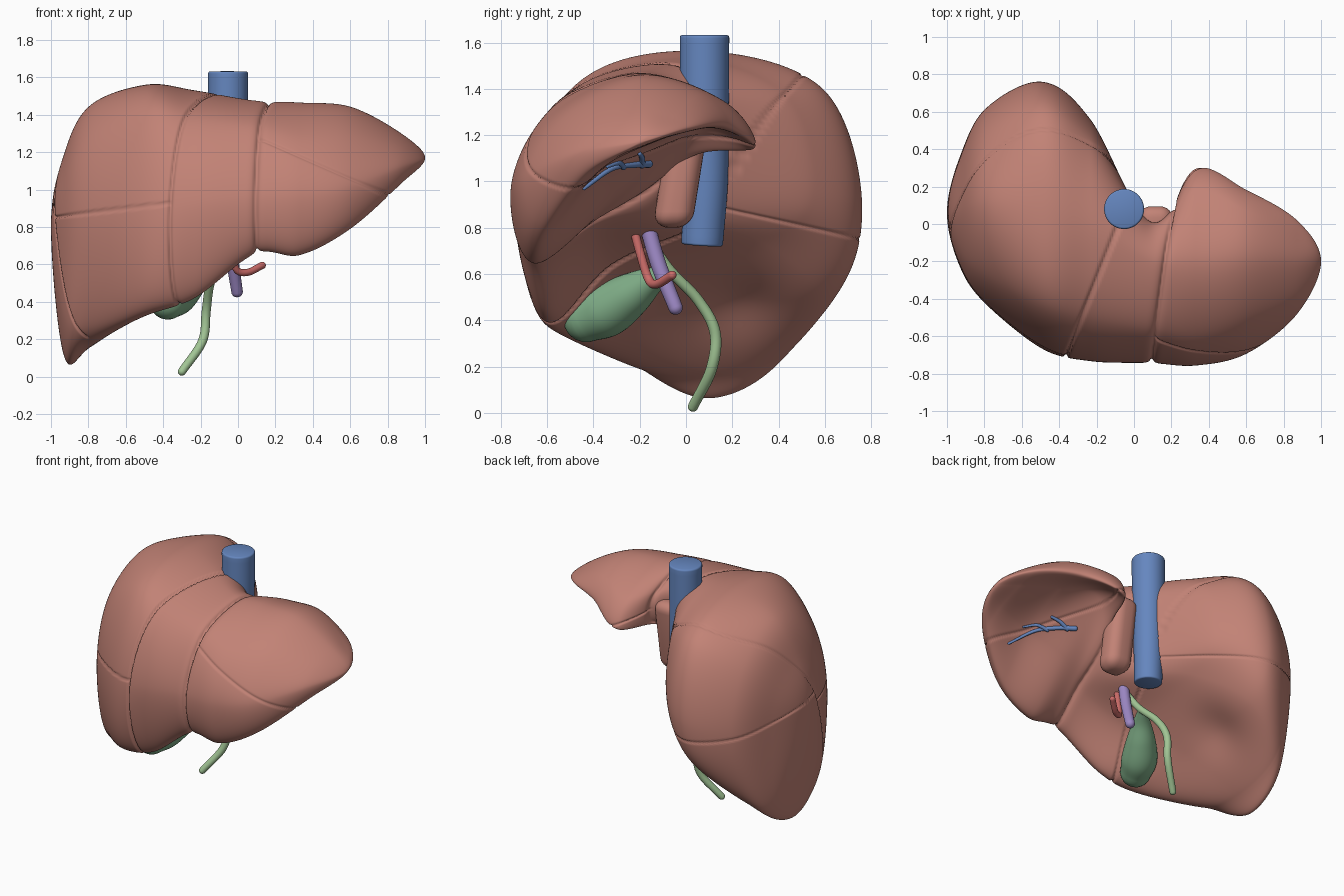
import bpy, bmesh, math
from mathutils import Vector
from mathutils.bvhtree import BVHTree

if "Cube" in bpy.data.objects:
    bpy.data.objects.remove(bpy.data.objects["Cube"])


def material(name, rgb):
    m = bpy.data.materials.new(name)
    m.diffuse_color = (*rgb, 1)
    m.use_nodes = True
    m.node_tree.nodes["Principled BSDF"].inputs["Base Color"].default_value = m.diffuse_color
    return m


LIVER = material("liver_tissue", (0.54, 0.225, 0.18))
BLUE = material("vein_blue", (0.13, 0.24, 0.52))
PURPLE = material("portal_purple", (0.34, 0.25, 0.56))
RED = material("artery_red", (0.60, 0.15, 0.14))
GREEN = material("duct_green", (0.36, 0.56, 0.30))
DARK_GREEN = material("gallbladder_green", (0.22, 0.43, 0.25))


def cr_weights(t):
    return (-.5*t + t*t - .5*t**3, 1 - 2.5*t*t + 1.5*t**3,
            .5*t + 2*t*t - 1.5*t**3, -.5*t*t + .5*t**3)


def blend(w, p):
    return p[0]*w[0] + p[1]*w[1] + p[2]*w[2] + p[3]*w[3]


def finish(name, bm, mat):
    bmesh.ops.recalc_face_normals(bm, faces=bm.faces[:])
    me = bpy.data.meshes.new(name)
    bm.to_mesh(me)
    bm.free()
    ob = bpy.data.objects.new(name, me)
    bpy.context.collection.objects.link(ob)
    me.materials.append(mat)
    bpy.context.view_layer.objects.active = ob
    ob.select_set(True)
    bpy.ops.object.shade_smooth_by_angle(angle=math.radians(50))
    ob.select_set(False)
    return ob


def skin(rings, first, last):
    """Closed surface through equal rings with a pole point at each end."""
    bm = bmesh.new()
    rows = [[bm.verts.new(p) for p in r] for r in rings]
    n = len(rows[0])
    for a, b in zip(rows, rows[1:]):
        for j in range(n):
            k = (j + 1) % n
            bm.faces.new((a[j], a[k], b[k], b[j]))
    for pole, row in ((first, rows[0]), (last, rows[-1])):
        v = bm.verts.new(pole)
        for j in range(n):
            bm.faces.new((v, row[j], row[(j + 1) % n]))
    return bm


def tube(name, points, mat, flat=False, sides=28, steps=8):
    """Smooth tube through (x, y, z, radius) points, with domed or flat ends."""
    p = [Vector(q) for q in points]
    p = [2*p[0] - p[1]] + p + [2*p[-1] - p[-2]]
    path = []
    for i in range(len(p) - 3):
        path += [blend(cr_weights(s/steps), p[i:i+4]) for s in range(steps)]
    path.append(p[-2])
    c = [q.xyz for q in path]
    d = [(c[min(i+1, len(c)-1)] - c[max(i-1, 0)]).normalized() for i in range(len(c))]
    spec = [(c[i], d[i], path[i].w) for i in range(len(c))]
    dome = [math.pi/2*k/6 for k in range(1, 6)]
    k = 0.12 if flat else 1

    def cap(i, sgn):
        r = path[i].w
        return [(c[i] + d[i]*sgn*r*k*math.sin(a),
                 d[i], r*(1 - k + k*math.cos(a))) for a in dome]
    spec = cap(0, -1)[::-1] + spec + cap(-1, 1)
    rings, u = [], d[0].orthogonal()
    for q, t, r in spec:
        u = (u - t*u.dot(t)).normalized()
        v = t.cross(u)
        rings.append([q + (u*math.cos(a) + v*math.sin(a))*r
                      for a in (2*math.pi*j/sides for j in range(sides))])
    return finish(name, skin(rings, c[0] - d[0]*path[0].w*k, c[-1] + d[-1]*path[-1].w*k), mat)


# Liver body: (y, z) sections at x, ordered back, top, front, lower edge, underside
SECTIONS = [
    (-0.93, .36, .78, .29, 1.05, .07, 1.19, -.15, 1.06, -.23, .75, -.17, .32, .07, .11, .32, .28),
    (-0.79, .62, .80, .49, 1.24, .11, 1.45, -.28, 1.27, -.43, .80, -.30, .26, .10, .16, .49, .31),
    (-0.49, .76, .87, .60, 1.39, .08, 1.56, -.43, 1.43, -.66, .88, -.56, .35, -.08, .43, .58, .52),
    (-0.23, .55, .94, .44, 1.36, .0, 1.53, -.51, 1.38, -.73, .93, -.62, .43, -.3, .62, .32, .74),
    (0.09, -.02, 1.15, .0, 1.37, -.2, 1.475, -.57, 1.33, -.74, .97, -.66, .66, -.38, .80, -.1, .90),
    (0.33, .29, 1.14, .18, 1.33, -.2, 1.465, -.59, 1.29, -.755, .97, -.65, .65, -.3, .94, .05, 1.22),
    (0.60, .18, 1.24, .07, 1.38, -.2, 1.44, -.51, 1.29, -.69, 1.02, -.61, .79, -.34, 1.06, -.02, 1.22),
    (0.87, .02, 1.23, -.06, 1.28, -.2, 1.30, -.37, 1.23, -.48, 1.12, -.44, 1.03, -.28, 1.11, -.11, 1.18),
]
rows = [[Vector((s[0], s[1+2*k], s[2+2*k])) for k in range(8)] for s in SECTIONS]
right_pole, left_pole = Vector((-1, .06, .80)), Vector((1, -.2, 1.17))
# mirror the end sections through the poles so that both ends close round
rows = ([rows[0][4:] + rows[0][:4], [right_pole]*8] + rows
        + [[left_pole]*8, rows[-1][4:] + rows[-1][:4]])

SPAN, AROUND = 30, 48
W_U = [cr_weights(s/SPAN) for s in range(SPAN)]
W_V = [cr_weights(s/AROUND) for s in range(AROUND)]
rings = []
for i in range(len(rows) - 3):
    for s in range(SPAN):
        if i == 0 and s == 0:
            continue
        ctl = [blend(W_U[s], [rows[i+m][k] for m in range(4)]) for k in range(8)]
        rings.append([blend(w, [ctl[(k+m-1) % 8] for m in range(4)])
                      for k in range(8) for w in W_V])
liver = finish("liver_body", skin(rings, right_pole, left_pole), LIVER)


# Grooves between the liver segments, pressed into the surface
def groove(dist, depth, width):
    return depth*math.exp(-(dist/width)**2) if abs(dist) < 3*width else 0


HOLLOW = Vector((-.52, .22, .48))
moves = []
for v in liver.data.vertices:
    x, y, z = v.co
    under = v.normal.z < -.1 and x > -.8 and y > -.5
    a = x - (-0.08 + 0.40*y)
    b = x - (0.19 + 0.13*y)
    bend = .5 if x > -.5 else 1.2
    e = (y - (-0.225 + 0.5*z - bend*(x + .5)**2))/1.15
    depth = groove(a, .020, .009)
    depth += groove(b, .018, .008) + groove(b, .010, .025)
    if a < 0:
        if not under:
            depth += groove(e, .010, .007)
        if e < 0 and not under:
            depth += groove(z - 0.93 - 0.12*(x + 0.34), .011, .006)
        elif e > 0:
            depth += groove(z - 0.88 + 0.22*(y - 0.17), .010, .006)
    if b > 0:
        depth += groove((z - 1.27 + 0.44*(x - 0.12))/1.09, .009, .006)
    depth = min(depth, .03)
    if under:  # hollow of the neighbouring organ
        depth += .05*math.exp(-((v.co - HOLLOW).length/.19)**2)
    moves.append(v.co - v.normal*depth)
for v, co in zip(liver.data.vertices, moves):
    v.co = co

# Caudate lobe beside the large vein
bm = bmesh.new()
bmesh.ops.create_cube(bm, size=1)
for v in bm.verts:
    v.co = Vector((v.co.x*.19 + .115, v.co.y*.17 - .02 + v.co.z*.08, v.co.z*.50 + 1.05))
bmesh.ops.bevel(bm, geom=bm.edges[:], offset=.07, segments=6, profile=.5, affect='EDGES')
finish("caudate_lobe", bm, LIVER)

# Large vein behind the liver
tube("vena_cava", [(-.053, .08, 1.62, .107), (-.053, .08, 1.35, .105), (-.05, .085, 1.0, .096),
                   (-.06, .07, .735, .09)], BLUE, flat=True, sides=48)

# Vessels and ducts at the gate of the liver
tube("portal_vein", [(-.06, -.19, .90, .034), (-.035, -.125, .66, .034),
                     (-.005, -.045, .455, .031)], PURPLE)
tube("hepatic_artery", [(-.05, -.235, .83, .019), (-.03, -.195, .68, .019), (-.01, -.16, .575, .019),
                        (.05, -.125, .557, .019), (.13, -.06, .595, .019)], RED)
tube("bile_duct", [(-.06, -.21, .83, .022), (-.10, -.08, .63, .022), (-.15, .05, .49, .023),
                   (-.17, .125, .35, .024), (-.19, .11, .19, .024), (-.30, .03, .027, .022)], GREEN)
tube("gallbladder", [(-.375, -.43, .405, .10), (-.33, -.34, .445, .115), (-.26, -.24, .51, .095),
                     (-.19, -.15, .57, .06), (-.12, -.07, .60, .025)], DARK_GREEN, sides=40)

# Small branching vein lying on the underside of the left lobe
tree = BVHTree.FromPolygons([v.co for v in liver.data.vertices],
                            [p.vertices[:] for p in liver.data.polygons])
BRANCHES = [((.36, -.16), (.45, -.22), (.56, -.32), (.68, -.44)),
            ((.40, -.19), (.46, -.19), (.52, -.20)),
            ((.50, -.27), (.57, -.29), (.64, -.34))]
for n, branch in enumerate(BRANCHES):
    pts = []
    for k, (x, y) in enumerate(branch):
        hit = tree.ray_cast(Vector((x, y, 0)), Vector((0, 0, 1)))[0]
        pts.append((x, y, (hit.z if hit else 1.1) - .005, .017 - .003*k - .002*n))
    tube(f"left_vein_branch_{n + 1}", pts, BLUE, sides=14)
